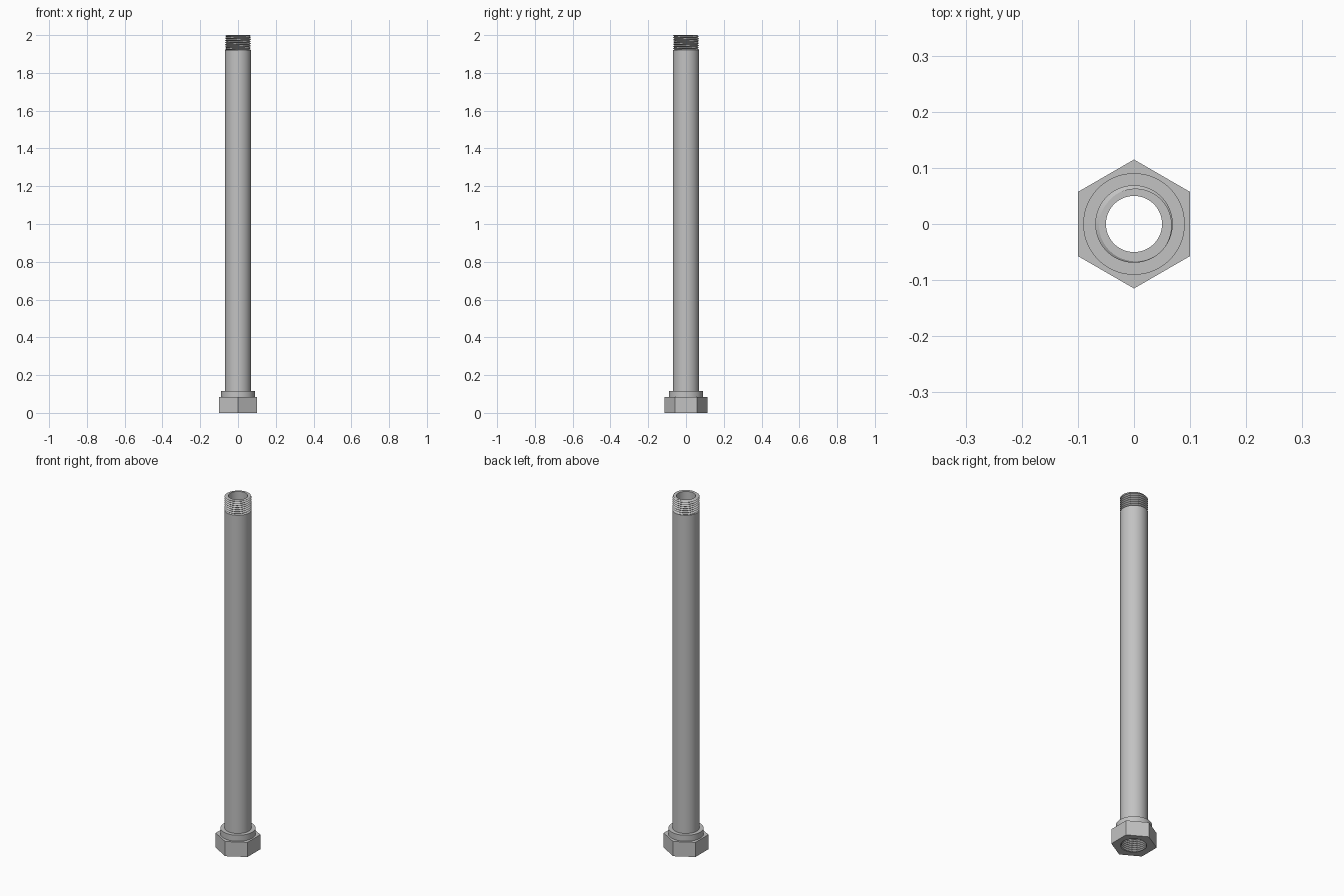
import bpy, bmesh
from math import sin, cos, pi, radians

SEGMENTS = 96
PITCH = 0.0116
BORE, PIPE_R, COLLAR_R, HEX_FLAT = 0.05, 0.069, 0.0905, 0.0995
HEX_TOP, COLLAR_TOP, THREAD_START, TOP = 0.083, 0.117, 1.92, 2.0

if "Cube" in bpy.data.objects:
    bpy.data.objects.remove(bpy.data.objects["Cube"], do_unlink=True)

steel = bpy.data.materials.new("Grey steel")
steel.use_nodes = True
grey = (0.54, 0.54, 0.54, 1)
steel.diffuse_color = grey
steel.node_tree.nodes["Principled BSDF"].inputs["Base Color"].default_value = grey


# Each row maps an angle to (radius, height)
def ring(r, z):
    return lambda a: (r, z)


def hexagon(z):
    return lambda a: (HEX_FLAT / cos((a + pi / 6) % (pi / 3) - pi / 6), z)


def thread(z0, z1, root, crest):
    """Rows that climb along a right-hand helix, cut flat at both ends."""
    def row(k):
        def point(a):
            turn = a / (2 * pi)
            z = min(max(z0 + (k / 2 + turn) * PITCH, z0), z1)
            phase = ((z - z0) / PITCH - turn) % 1
            return root + (crest - root) * abs(2 * phase - 1), z
        return point
    return [row(k) for k in range(-2, int(2 * (z1 - z0) / PITCH) + 3)]


def sweep(name, rows):
    """Join the rows into a surface of revolution."""
    bm = bmesh.new()
    grid = []
    for row in rows:
        line = []
        for j in range(SEGMENTS + 1):
            a = 2 * pi * j / SEGMENTS
            r, z = row(a)
            line.append(bm.verts.new((r * cos(a), r * sin(a), z)))
        grid.append(line)
    for low, high in zip(grid, grid[1:]):
        for j in range(SEGMENTS):
            bm.faces.new((low[j], low[j + 1], high[j + 1], high[j]))
    bmesh.ops.remove_doubles(bm, verts=bm.verts, dist=1e-5)
    mesh = bpy.data.meshes.new(name)
    bm.to_mesh(mesh)
    bm.free()
    mesh.materials.append(steel)
    obj = bpy.data.objects.new(name, mesh)
    bpy.context.collection.objects.link(obj)
    bpy.ops.object.select_all(action="DESELECT")
    obj.select_set(True)
    bpy.context.view_layer.objects.active = obj
    bpy.ops.object.shade_smooth_by_angle(angle=radians(30))
    return obj


# Long pipe: outer wall, threaded tip, rim and bore
sweep("threaded_pipe",
      [ring(PIPE_R, COLLAR_TOP), ring(PIPE_R, THREAD_START), ring(0.058, THREAD_START)]
      + thread(THREAD_START, TOP, 0.0605, PIPE_R)
      + [ring(BORE, TOP), ring(BORE, HEX_TOP)])

# Hex nut with round collar and internal thread
sweep("hex_nut",
      [ring(BORE, HEX_TOP)]
      + thread(0, HEX_TOP, 0.0615, 0.0695)[::-1]
      + [ring(0.0695, 0), hexagon(0), hexagon(HEX_TOP), ring(COLLAR_R, HEX_TOP),
         ring(COLLAR_R, COLLAR_TOP), ring(PIPE_R, COLLAR_TOP)])
